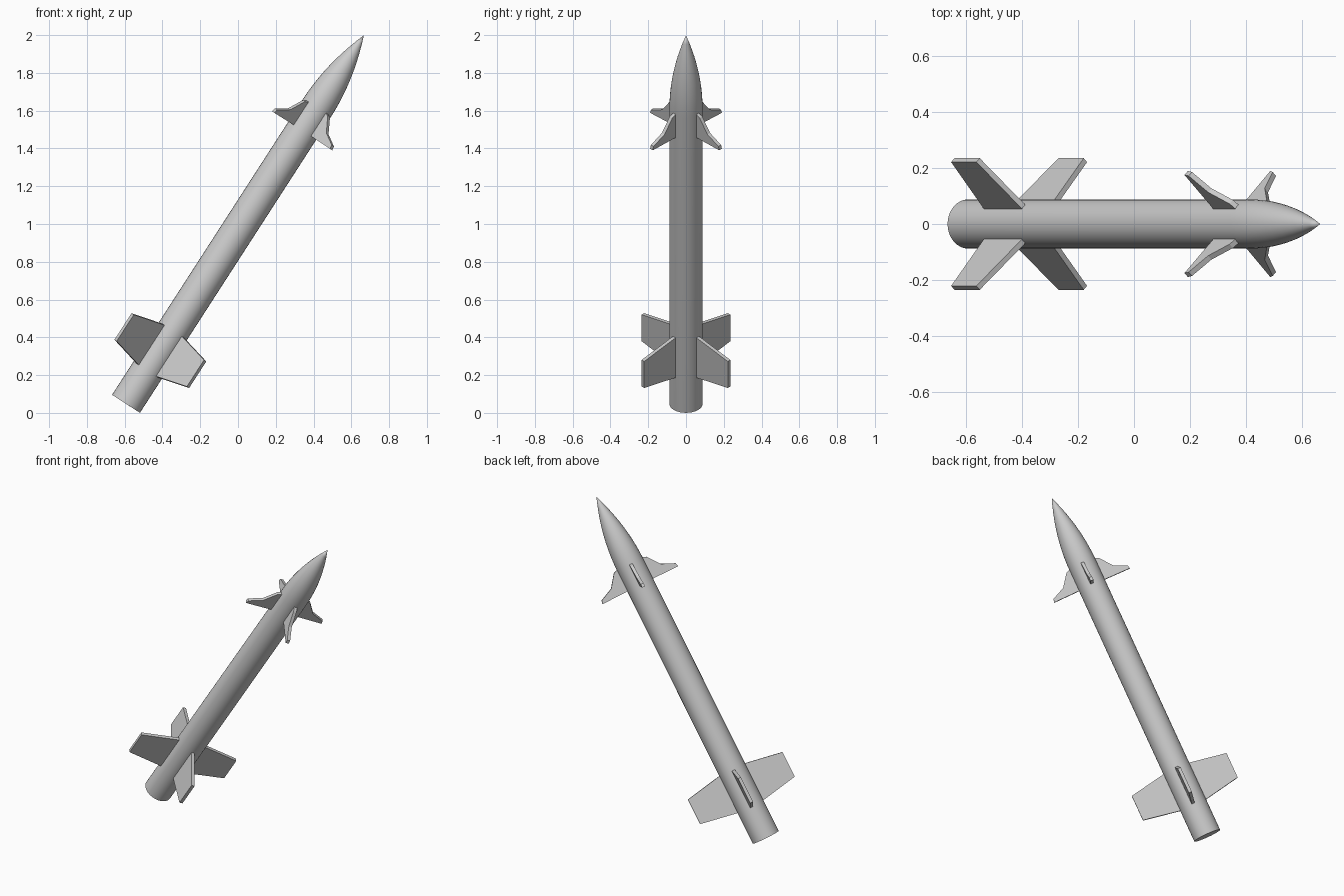
import bpy, bmesh, math
from mathutils import Matrix, Vector

if "Cube" in bpy.data.objects:
    bpy.data.objects.remove(bpy.data.objects["Cube"])

RADIUS, LENGTH, NOSE_START = 0.088, 2.322, 1.86
SIDES = 32

# Everything is built along local z, then tilted nose-up toward +x
TILT = math.atan2(1.26, 1.952)
PLACE = Matrix.Translation((-0.593, 0, 0.048)) @ Matrix.Rotation(TILT, 4, 'Y')


def finish(name, bm, smooth=False):
    bmesh.ops.recalc_face_normals(bm, faces=bm.faces)
    mesh = bpy.data.meshes.new(name)
    bm.to_mesh(mesh)
    bm.free()
    ob = bpy.data.objects.new(name, mesh)
    bpy.context.collection.objects.link(ob)
    ob.matrix_world = PLACE
    if smooth:
        bpy.ops.object.select_all(action='DESELECT')
        ob.select_set(True)
        bpy.context.view_layer.objects.active = ob
        bpy.ops.object.shade_smooth_by_angle(angle=math.radians(35))
    return ob


def lathe(name, profile):
    """Revolve (radius, height) points around z."""
    bm = bmesh.new()
    verts = [bm.verts.new((r, 0, z)) for r, z in profile]
    edges = [bm.edges.new(pair) for pair in zip(verts, verts[1:])]
    bmesh.ops.spin(bm, geom=verts + edges, cent=(0, 0, 0), axis=(0, 0, 1),
                   angle=math.tau, steps=SIDES)
    bmesh.ops.remove_doubles(bm, verts=bm.verts, dist=1e-5)
    return finish(name, bm, smooth=True)


def fin(name, outline, angle, thickness=0.02):
    """Flat plate from (radius, height) points, turned around the body axis."""
    bm = bmesh.new()
    face = bm.faces.new([bm.verts.new((r, -thickness / 2, z)) for r, z in outline])
    ext = bmesh.ops.extrude_face_region(bm, geom=[face])
    moved = [v for v in ext['geom'] if isinstance(v, bmesh.types.BMVert)]
    bmesh.ops.translate(bm, verts=moved, vec=Vector((0, thickness, 0)))
    bmesh.ops.rotate(bm, verts=bm.verts, cent=(0, 0, 0),
                     matrix=Matrix.Rotation(angle, 3, 'Z'))
    return finish(name, bm)


# Tube with flat closed tail, running into a curved pointed nose
nose = [(RADIUS * (1 - t * t), NOSE_START + t * (LENGTH - NOSE_START))
        for t in (i / 10 for i in range(11))]
lathe("body", [(0, 0), (RADIUS, 0)] + nose)

# Tail fins and small forward fins, four of each in an X
TAIL = [(0.075, 0.207), (0.323, 0.252), (0.323, 0.419), (0.075, 0.463)]
FORWARD = [(0.075, 1.722), (0.258, 1.72), (0.253, 1.742),
           (0.17, 1.78), (0.112, 1.857), (0.075, 1.873)]
for i in range(4):
    a = math.radians(45 + 90 * i)
    fin(f"tail_fin_{i + 1}", TAIL, a)
    fin(f"forward_fin_{i + 1}", FORWARD, a)
